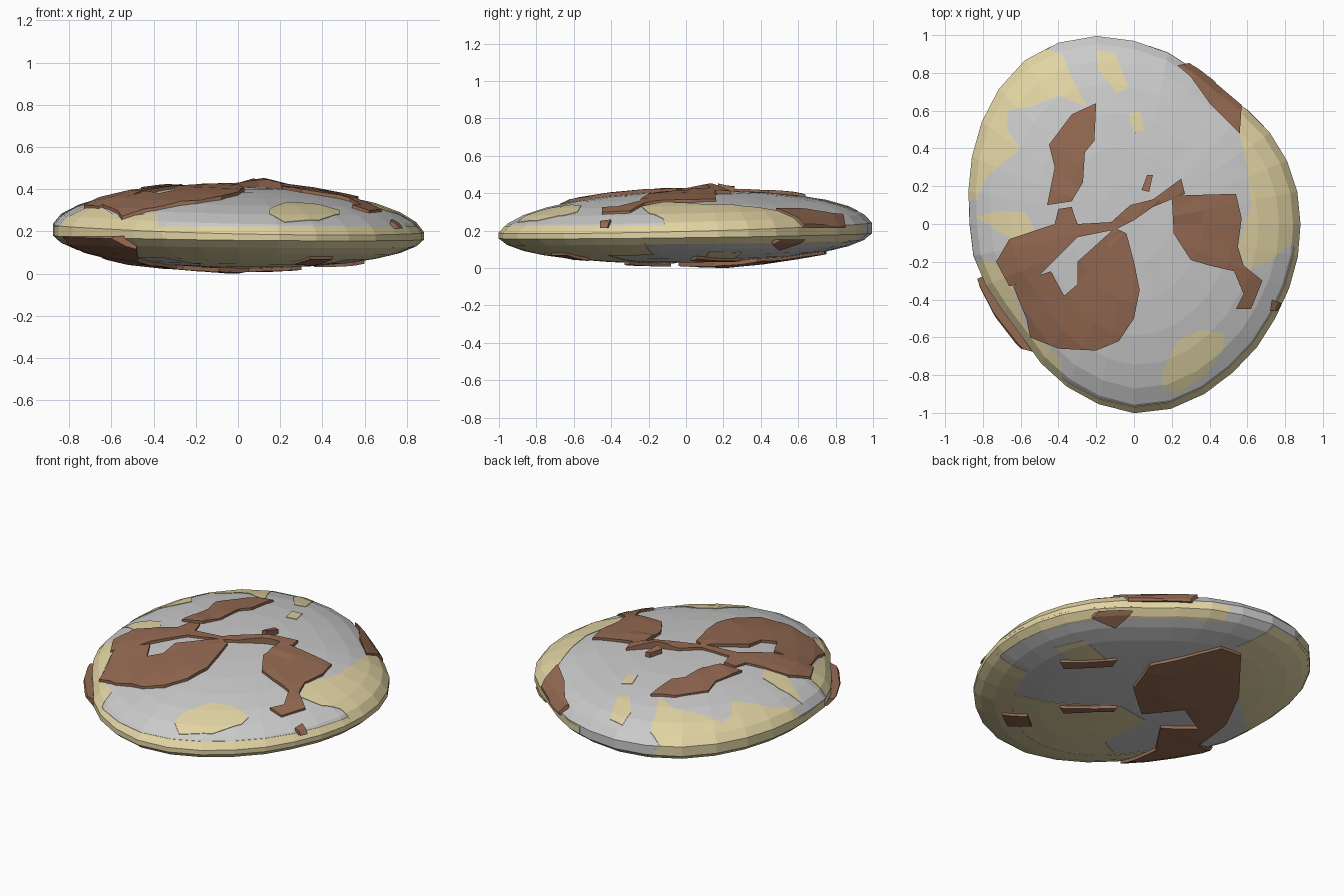
import bpy, bmesh, math, random

if "Cube" in bpy.data.objects:
    bpy.data.objects.remove(bpy.data.objects["Cube"])

# plan outline radius every 15 degrees
OUT = [.88, .88, .87, .85, .84, .91, .97, 1.03, 1.05, 1.01, .955, .9, .87, .865,
       .83, .84, .9, .96, 1.0, .995, .95, .92, .89, .885]


def radius(a):
    k = math.degrees(a) % 360 / 15
    i = int(k)
    return OUT[i % 24] * (1 - k + i) + OUT[(i + 1) % 24] * (k - i)


def material(name, col):
    m = bpy.data.materials.new(name)
    m.diffuse_color = (*col, 1)
    m.use_nodes = True
    m.node_tree.nodes["Principled BSDF"].inputs["Base Color"].default_value = m.diffuse_color
    return m


TAN = material("tan", (.76, .66, .37))
BROWN = material("brown", (.3, .145, .085))


def bump(x, y, cx, cy, w):
    return math.exp(-((x - cx) ** 2 + (y - cy) ** 2) / w ** 2)


def shell(lift, rugged=False, segs=32, rings=15):
    """Closed squashed pebble, grown outwards by lift; odd rings give a blunt rim."""
    bm = bmesh.new()
    bmesh.ops.create_uvsphere(bm, u_segments=segs, v_segments=rings, radius=1)
    for v in bm.verts:
        x, y, z = v.co
        t, a = min(1, math.hypot(x, y)), math.atan2(y, x)
        top = z > 0
        off = lift
        if rugged:
            off *= random.uniform(.7, 1.25)
        r = t * (radius(a) + off * (1.0 if rugged else .5)) * 1.005
        x, y = r * math.cos(a), r * math.sin(a)
        if rugged:
            if top:
                off += .025 * bump(x, y, .1, .14, .12) - .006 * bump(x, y, -.3, .4, .3)
            else:
                off += .014 * bump(x, y, -.05, .25, .25)
                r += .04 * t * bump(x, y, -.65, -.5, .25)
                x, y = r * math.cos(a), r * math.sin(a)
        h = (.222 if top else .16) + off
        z = math.copysign(math.sqrt(max(0, 1 - t ** 2.2)), z)
        v.co = (x, y, .2 + h * z + (.025 * y - .02 * x) * (1 if top else .5))
    return bm


def make(name, bm, mat=None):
    me = bpy.data.meshes.new(name)
    bm.to_mesh(me)
    bm.free()
    if mat:
        me.materials.append(mat)
    ob = bpy.data.objects.new(name, me)
    bpy.context.collection.objects.link(ob)
    return ob


def prism(pts, z0, z1):
    bm = bmesh.new()
    lo = [bm.verts.new((x, y, z0)) for x, y in pts]
    hi = [bm.verts.new((x, y, z1)) for x, y in pts]
    bm.faces.new(lo)
    bm.faces.new(hi)
    for i in range(len(pts)):
        j = (i + 1) % len(pts)
        bm.faces.new((lo[i], lo[j], hi[j], hi[i]))
    bmesh.ops.recalc_face_normals(bm, faces=bm.faces)
    return make("patch_cutter", bm)


def patch(name, mat, lift, pts, z0, z1, rugged=False):
    """Keep only the part of a grown shell that lies over the outline pts."""
    random.seed(7)
    ob = make(name, shell(lift, rugged), mat)
    cut = prism(pts, z0, z1)
    mod = ob.modifiers.new("trim", 'BOOLEAN')
    mod.operation, mod.solver, mod.object = 'INTERSECT', 'EXACT', cut
    dg = bpy.context.evaluated_depsgraph_get()
    me = bpy.data.meshes.new_from_object(ob.evaluated_get(dg))
    ob.modifiers.clear()
    ob.data = me
    bpy.data.objects.remove(cut)


def sector(a0, a1, inner, n=10):
    """Rim strip outline between two angles in degrees."""
    ang = [math.radians(a0 + (a1 - a0) * i / n) for i in range(n + 1)]
    ins = [(inner * radius(a) * math.cos(a), inner * radius(a) * math.sin(a)) for a in ang]
    outs = [(1.2 * math.cos(a), 1.2 * math.sin(a)) for a in reversed(ang)]
    return ins + outs


# grey pebble body
make("pebble_body", shell(0))

# tan patches on the upper side
tan_top = [
    [(.5, .66), (.56, .48), (.6, .3), (.62, .1), (.55, -.12), (.6, -.24), (.72, -.2),
     (.8, -.12), (1, -.1), (1, .6), (.6, .8)],
    [(-.55, .95), (-.38, .9), (-.33, .78), (-.25, .62), (-.4, .68), (-.55, .62), (-.67, .6),
     (-.67, .5), (-.6, .4), (-.7, .32), (-.78, .25), (-.83, .13), (-1, .1), (-1, .6), (-.8, .9)],
    [(.15, -.85), (.15, -.78), (.23, -.62), (.35, -.56), (.48, -.58), (.48, -.65), (.38, -.8), (.22, -.9)],
    [(-.2, .92), (-.1, .9), (-.03, .72), (-.09, .69), (-.19, .82)],
    [(-.03, .58), (.03, .6), (.06, .5), (0, .48)],
    [(-.84, .04), (-.7, .07), (-.58, .06), (-.52, -.03), (-.62, -.1), (-.7, -.05)],
    [(-.75, -.2), (-.68, -.22), (-.57, -.55), (-.38, -.72), (-.38, -.95), (-.7, -.8), (-.95, -.5), (-.9, -.2)],
]
for p in tan_top:
    patch("tan_top_patch", TAN, .004, p, .19, .6)

# tan rim strips and underside patches
for a0, a1 in ((-65, 85), (115, 255)):
    patch("tan_rim", TAN, .003, sector(a0, a1, .94), .14, .235)
patch("tan_front_underside", TAN, .004, sector(205, 345, .76, 16), -.2, .235)
tan_low = [
    [(.6, -.45), (.37, -.32), (.04, -.07), (-.17, -.11), (-.18, -.47), (-.45, -.65),
     (-.4, -.78), (.1, -.9), (.5, -.7)],
    [(-.11, .78), (-.27, 1.1), (-.9, .9), (-1, .1), (-.8, .05), (-.45, .4)],
    [(.4, .25), (.62, .3), (.7, .12), (.5, .1)],
]
for p in tan_low:
    patch("tan_underside_patch", TAN, .003, p, -.2, .19)

# brown raised slabs on the upper side
brown_top = [
    [(-.45, .42), (-.33, .58), (-.2, .64), (-.21, .44), (-.26, .38), (-.27, .22), (-.33, .12),
     (-.46, .1), (-.42, .3)],
    [(-.73, -.2), (-.66, -.08), (-.42, 0), (-.4, .08), (-.33, .09), (-.3, 0), (-.12, .01),
     (-.02, .1), (.1, .13), (.25, .24), (.27, .16), (.1, .09), (0, .02), (-.1, -.03), (-.3, -.07),
     (-.43, -.2), (-.53, -.3), (-.66, -.33)],
    [(-.53, -.28), (-.44, -.25), (-.37, -.38), (-.3, -.32), (-.3, -.2), (-.1, -.02), (-.04, -.05),
     (0, -.2), (.03, -.35), (0, -.5), (-.08, -.62), (-.2, -.67), (-.4, -.66), (-.55, -.6),
     (-.57, -.5), (-.64, -.33)],
    [(.2, .15), (.54, .16), (.57, .03), (.55, -.12), (.58, -.22), (.68, -.3), (.62, -.45),
     (.54, -.45), (.58, -.37), (.53, -.25), (.4, -.22), (.3, -.19), (.21, -.05)],
    [(.23, .84), (.33, .86), (.44, .74), (.57, .63), (.56, .48), (.4, .64), (.3, .78)],
    [(.04, .18), (.07, .26), (.1, .26), (.08, .17)],
    [(.72, -.46), (.73, -.4), (.78, -.42), (.78, -.46)],
]
for p in brown_top:
    patch("brown_top_slab", BROWN, .018, p, .225, .6, True)

# brown slabs on the underside
brown_low = [
    [(.13, .15), (.2, .38), (-.03, .74), (-.17, .75), (-.44, .41), (-.6, .1), (-.65, -.2),
     (-.85, -.3), (-.78, -.5), (-.6, -.66), (-.48, -.69), (-.47, -.37), (-.29, -.11), (-.48, 0),
     (-.26, .14), (-.09, -.04)],
    [(.26, -.6), (.36, -.52), (.45, -.64), (.34, -.72)],
    [(.38, .3), (.6, .06), (.55, .03), (.36, .24)],
    [(.06, -.08), (.3, -.3), (.25, -.33), (.05, -.12)],
]
for p in brown_low:
    patch("brown_underside_slab", BROWN, .018, p, -.2, .19, True)
patch("brown_rim_chip", BROWN, .018, [(.56, .5), (.54, .68), (.68, .56), (.7, .46)], .1, .165, True)

# rest the lowest point on the ground
bpy.context.view_layer.update()
obs = list(bpy.context.collection.objects)
low = min(v.co.z for o in obs for v in o.data.vertices)
for o in obs:
    o.location.z -= low
